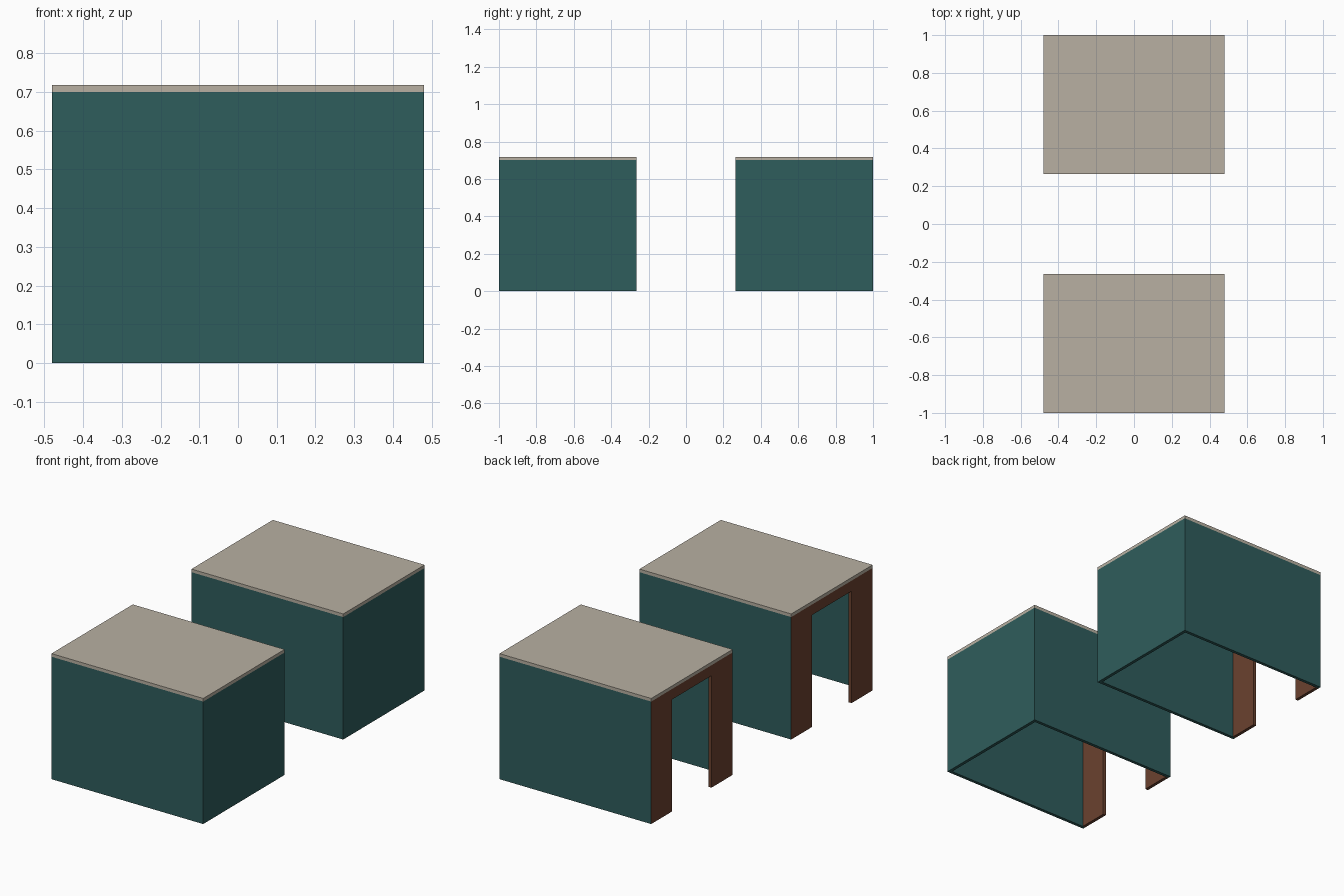
import bpy, bmesh
from mathutils import Vector

if "Cube" in bpy.data.objects:
    bpy.data.objects.remove(bpy.data.objects["Cube"])


def material(name, rgb):
    m = bpy.data.materials.new(name)
    m.diffuse_color = (*rgb, 1.0)
    m.use_nodes = True
    m.node_tree.nodes["Principled BSDF"].inputs["Base Color"].default_value = m.diffuse_color
    return m


TEAL = material("dark teal", (0.028, 0.109, 0.107))
BROWN = material("brown", (0.147, 0.054, 0.029))
STONE = material("warm grey", (0.479, 0.434, 0.361))

HX = 0.48            # half length of a booth
Y0, Y1 = 0.265, 1.0  # booth depth range (mirrored for the second booth)
WALL_H, TOP = 0.70, 0.718
T = 0.018            # panel thickness
JAMB, LINTEL = 0.19, 0.64


def finish(name, bm, mats):
    bmesh.ops.recalc_face_normals(bm, faces=bm.faces[:])
    me = bpy.data.meshes.new(name)
    bm.to_mesh(me)
    bm.free()
    for m in mats:
        me.materials.append(m)
    ob = bpy.data.objects.new(name, me)
    bpy.context.collection.objects.link(ob)
    return ob


def box(name, lo, hi, mat, end_mat=None):
    """Box between two corners; end_mat colours the face towards -x."""
    lo, hi = Vector(lo), Vector(hi)
    bm = bmesh.new()
    bmesh.ops.create_cube(bm, size=1)
    for v in bm.verts:
        v.co = (lo + hi) / 2 + v.co * (hi - lo)
    bm.normal_update()
    if end_mat:
        for f in bm.faces:
            f.material_index = int(f.normal.x < -0.9)
    return finish(name, bm, [mat, end_mat] if end_mat else [mat])


def door_wall(name, a, b):
    """Wall with a doorway open to the ground, extruded from its outline."""
    outline = [(a + T, 0), (a + JAMB, 0), (a + JAMB, LINTEL), (b - JAMB, LINTEL),
               (b - JAMB, 0), (b - T, 0), (b - T, WALL_H), (a + T, WALL_H)]
    bm = bmesh.new()
    face = bm.faces.new([bm.verts.new((-HX, y, z)) for y, z in outline])
    out = bmesh.ops.extrude_face_region(bm, geom=[face])
    moved = [g for g in out["geom"] if isinstance(g, bmesh.types.BMVert)]
    bmesh.ops.translate(bm, verts=moved, vec=(T, 0, 0))
    return finish(name, bm, [BROWN])


for label, a, b in (("front", -Y1, -Y0), ("back", Y0, Y1)):
    # side walls, with brown end edges flush with the doorway wall
    box(f"{label}_booth_near_wall", (-HX, a, 0), (HX, a + T, WALL_H), TEAL, BROWN)
    box(f"{label}_booth_far_wall", (-HX, b - T, 0), (HX, b, WALL_H), TEAL, BROWN)
    # closed end wall
    box(f"{label}_booth_end_wall", (HX - T, a + T, 0), (HX, b - T, WALL_H), TEAL)
    # doorway wall and flat roof
    door_wall(f"{label}_booth_door_wall", a, b)
    box(f"{label}_booth_roof", (-HX, a, WALL_H), (HX, b, TOP), STONE)
